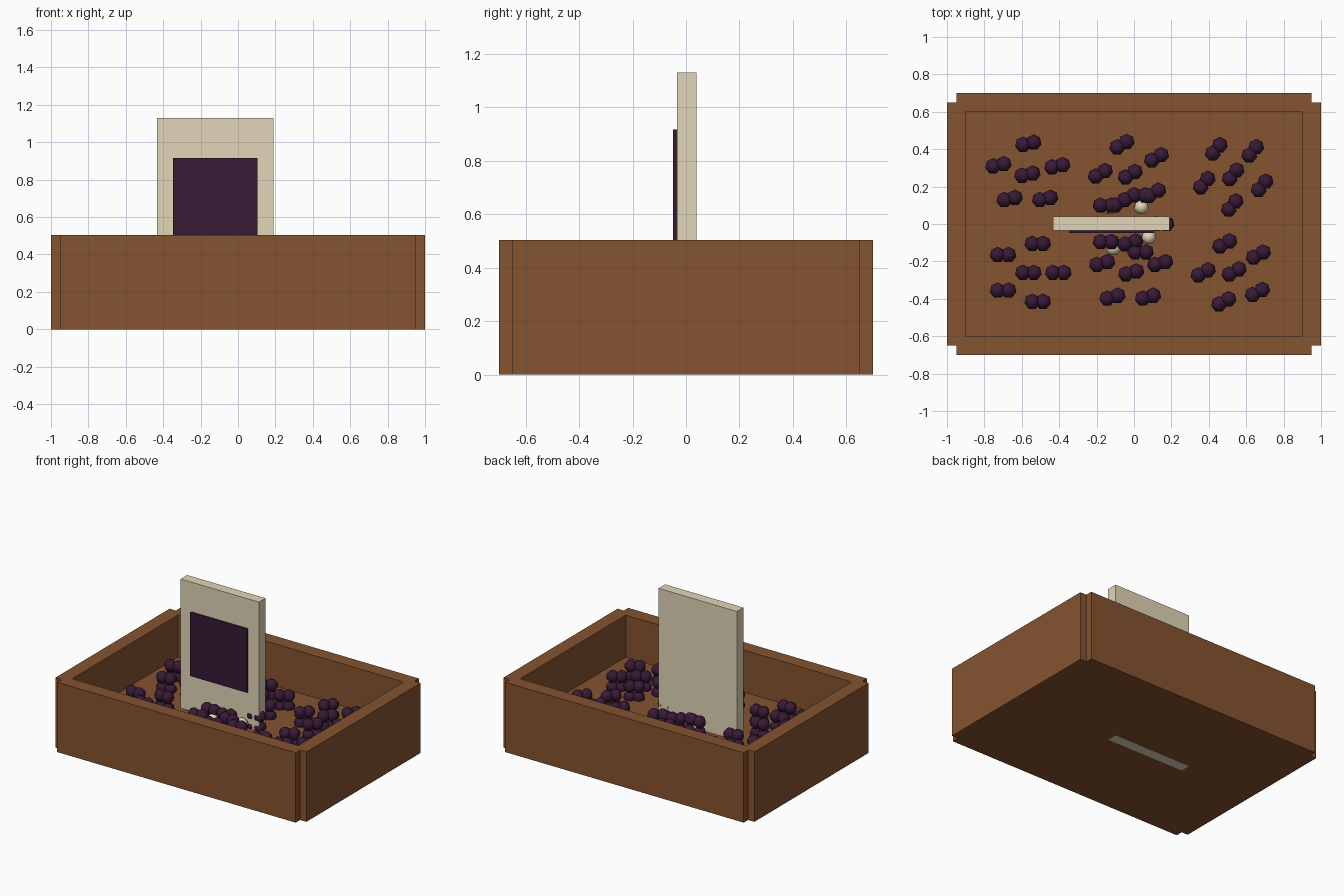
import bpy, bmesh, math
from mathutils import Matrix

if "Cube" in bpy.data.objects:
    bpy.data.objects.remove(bpy.data.objects["Cube"])


def material(name, rgb):
    m = bpy.data.materials.new(name)
    m.diffuse_color = (*rgb, 1)
    m.use_nodes = True
    m.node_tree.nodes["Principled BSDF"].inputs["Base Color"].default_value = m.diffuse_color
    return m


wood = material("brown_wood", (0.235, 0.087, 0.029))
cream = material("cream", (0.76, 0.67, 0.48))
purple = material("dark_purple", (0.039, 0.010, 0.037))


def finish(name, bm, mat):
    me = bpy.data.meshes.new(name)
    bm.to_mesh(me)
    bm.free()
    me.materials.append(mat)
    ob = bpy.data.objects.new(name, me)
    bpy.context.collection.objects.link(ob)
    return ob


def box(name, x, y, z, mat):
    bm = bmesh.new()
    size = Matrix.Diagonal((x[1] - x[0], y[1] - y[0], z[1] - z[0], 1))
    mid = Matrix.Translation((sum(x) / 2, sum(y) / 2, sum(z) / 2))
    bmesh.ops.create_cube(bm, size=1, matrix=mid @ size)
    return finish(name, bm, mat)


def berries(name, centres, radius, mat):
    bm = bmesh.new()
    for c in centres:
        bmesh.ops.create_uvsphere(bm, u_segments=7, v_segments=6, radius=radius,
                                  matrix=Matrix.Translation(c))
    for f in bm.faces:
        f.smooth = True
    return finish(name, bm, mat)


# Crate walls, with notched corners, and the raised floor
for side, label in ((-1, "front"), (1, "back")):
    box(label + "_wall", (-0.95, 0.95), sorted((side * 0.6, side * 0.7)), (0, 0.503), wood)
for side, label in ((-1, "left"), (1, "right")):
    box(label + "_wall", sorted((side * 0.9, side * 1.0)), (-0.65, 0.65), (0, 0.503), wood)
box("floor", (-0.9, 0.9), (-0.6, 0.6), (0, 0.2), wood)

# Upright sign board with its dark panel and lower strip
box("sign_board", (-0.433, 0.19), (-0.034, 0.04), (-0.0005, 1.13), cream)
box("sign_panel", (-0.347, 0.105), (-0.049, -0.034), (0.46, 0.917), purple)
box("sign_strip", (-0.347, 0.105), (-0.043, -0.034), (0.2, 0.225), purple)

# Fruit bunches: (angle in degrees, bunch positions)
groups = {
    "back_left": (12, [(-.565, .43), (-.725, .315), (-.41, .31), (-.57, .265),
                       (-.665, .135), (-.475, .135)]),
    "back_middle": (30, [(-.065, .425), (.12, .355), (-.18, .27), (-.02, .265),
                         (-.075, .115), (.105, .165)]),
    "back_right": (50, [(.44, .40), (.635, .39), (.53, .265), (.375, .22),
                        (.685, .205), (.525, .10)]),
    "front_left": (0, [(-.70, -.165), (-.515, -.105), (-.565, -.26), (-.405, -.26),
                       (-.70, -.355), (-.515, -.415)]),
    "front_middle": (15, [(-.02, -.10), (-.17, -.21), (-.015, -.26), (.14, -.21),
                          (-.115, -.39), (.075, -.39)]),
    "front_right": (28, [(.485, -.105), (.665, -.165), (.37, -.26), (.535, -.255),
                         (.66, -.365), (.48, -.415)]),
    "by_sign": (0, [(-.15, .10), (.03, .155), (-.15, -.095), (.035, -.15), (.145, 0)]),
}
for label, (angle, spots) in groups.items():
    dx = 0.029 * math.cos(math.radians(angle))
    dy = 0.029 * math.sin(math.radians(angle))
    centres = [(x + s * dx, y + s * dy, z) for x, y in spots
               for s in (-1, 1) for z in (0.215, 0.29)]
    berries("berries_" + label, centres, 0.043, purple)

# Pale berries beside the sign
berries("pale_berries", [(-.13, .09, .24), (.04, .09, .24), (.08, -.07, .24),
                         (-.11, -.13, .24)], 0.04, cream)
